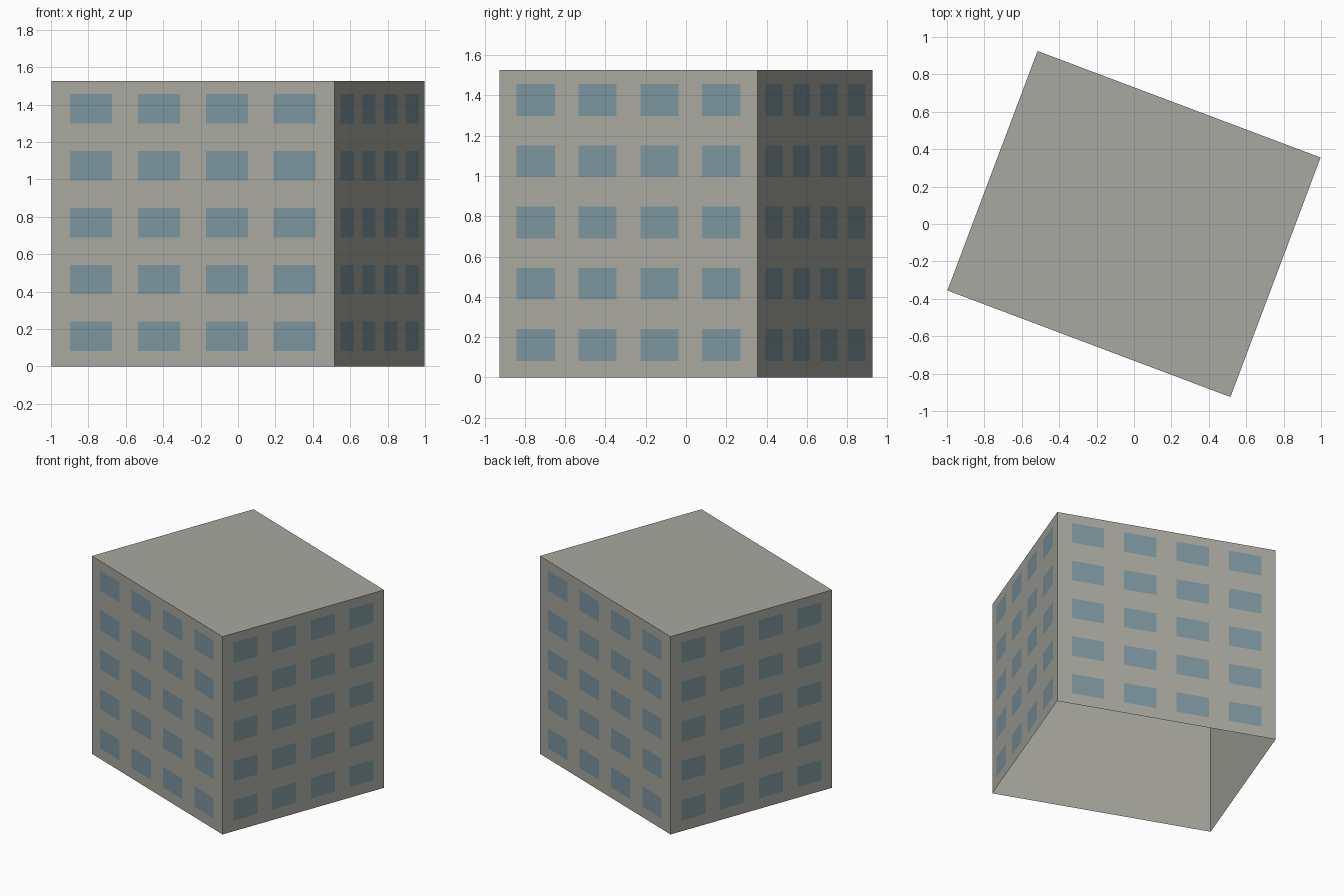
import bpy
import bmesh
from math import pi
from mathutils import Matrix, Vector

cube = bpy.data.objects.get("Cube")
if cube:
    bpy.data.objects.remove(cube, do_unlink=True)

WIDTH, DEPTH, HEIGHT = 1.617, 1.368, 1.525
TURN = Matrix.Rotation(-0.36, 4, 'Z')
COLUMNS, ROWS = 4, 5


def make_material(name, colour):
    mat = bpy.data.materials.new(name)
    mat.use_nodes = True
    mat.diffuse_color = colour
    bsdf = mat.node_tree.nodes["Principled BSDF"]
    bsdf.inputs["Base Color"].default_value = colour
    bsdf.inputs["Roughness"].default_value = 0.8
    return mat


def make_object(name, bm, mat):
    bm.transform(TURN)
    mesh = bpy.data.meshes.new(name)
    bm.to_mesh(mesh)
    bm.free()
    mesh.materials.append(mat)
    obj = bpy.data.objects.new(name, mesh)
    bpy.context.collection.objects.link(obj)
    return obj


concrete = make_material("warm grey concrete", (0.395, 0.395, 0.355, 1))
glass = make_material("blue grey glass", (0.205, 0.305, 0.345, 1))

# Building shell: roof and four walls, open underneath
bm = bmesh.new()
bmesh.ops.create_cube(bm, size=1)
bm.normal_update()
floor = [f for f in bm.faces if f.normal.z < -0.5]
bmesh.ops.delete(bm, geom=floor, context='FACES_ONLY')
bm.transform(Matrix.Translation((0, 0, HEIGHT / 2))
             @ Matrix.Diagonal((WIDTH, DEPTH, HEIGHT, 1)))
make_object("building_shell", bm, concrete)


# A grid of flat panes laid just outside one wall
def add_windows(name, length, distance, angle):
    bm = bmesh.new()
    half_w, half_h = length * 0.0742, 0.0785
    spin = Matrix.Rotation(angle, 3, 'Z')
    for col in range(COLUMNS):
        x = (col - 1.5) * 0.24 * length
        for row in range(ROWS):
            z = 0.161 + row * 0.304
            corners = [(-1, -1), (1, -1), (1, 1), (-1, 1)]
            bm.faces.new([bm.verts.new(spin @ Vector(
                (x + u * half_w, -distance - 0.002, z + v * half_h)))
                for u, v in corners])
    make_object(name, bm, glass)


add_windows("front_windows", WIDTH, DEPTH / 2, 0)
add_windows("left_windows", DEPTH, WIDTH / 2, pi / 2)
add_windows("back_windows", WIDTH, DEPTH / 2, pi)
add_windows("right_windows", DEPTH, WIDTH / 2, -pi / 2)
